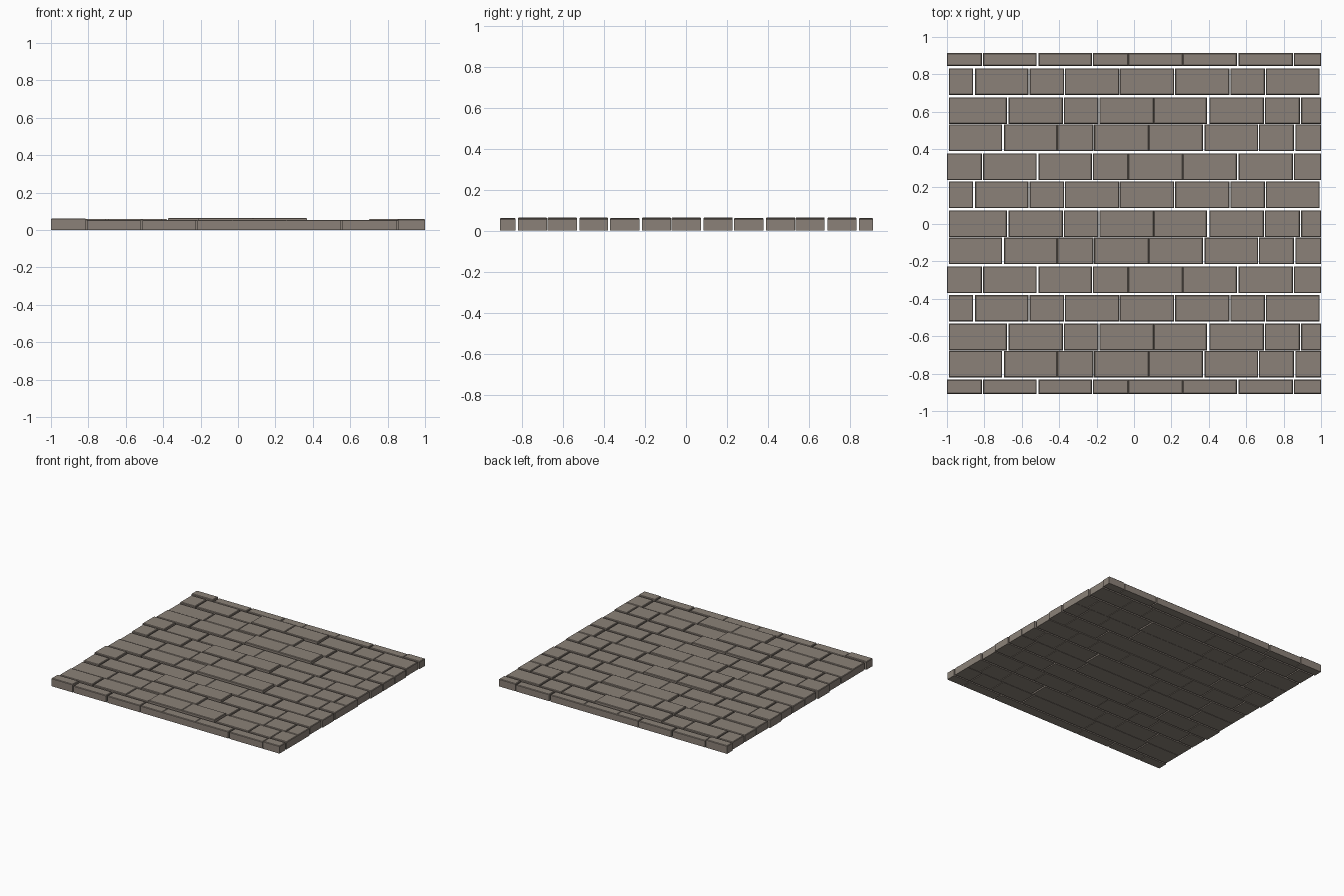
import bpy, bmesh

if "Cube" in bpy.data.objects:
    bpy.data.objects.remove(bpy.data.objects["Cube"])

stone = bpy.data.materials.new("warm grey stone")
stone.diffuse_color = (0.26, 0.222, 0.188, 1)
stone.use_nodes = True
stone.node_tree.nodes["Principled BSDF"].inputs["Base Color"].default_value = stone.diffuse_color

# Four repeating courses: (x start, x end, height) of each brick
H, M, L = 0.065, 0.059, 0.054
course_a = [(-1, -.813, .063), (-.807, -.52, L), (-.51, -.225, L), (-.22, -.03, L),
            (-.03, .26, L), (.26, .55, L), (.56, .85, L), (.855, 1, M)]
course_b = [(-.99, -.86, M), (-.85, -.565, M), (-.558, -.373, L), (-.37, -.08, H),
            (-.077, .215, H), (.22, .51, L), (.515, .70, L), (.705, .993, M)]
course_c = [(-.99, -.68, L), (-.67, -.38, M), (-.375, -.19, H), (-.185, .105, H),
            (.105, .39, L), (.403, .695, L), (.70, .887, M), (.893, 1, M)]
course_d = [(-.99, -.705, M), (-.695, -.41, M), (-.41, -.217, L), (-.213, .08, H),
            (.08, .368, H), (.378, .663, L), (.668, .855, L), (.863, 1, M)]
courses = [course_a, course_b, course_c, course_d]

# Front and back edges of each row, from the back to the front
rows = [(.845, .913), (.69, .832), (.535, .677), (.39, .533), (.235, .378),
        (.085, .228), (-.07, .073), (-.215, -.073), (-.37, -.227),
        (-.52, -.38), (-.675, -.532), (-.82, -.678), (-.908, -.832)]


def add_brick(bm, x0, x1, y0, y1, h, c=0.004):
    """Box with a fine chamfer round the top."""
    rings = []
    for z, i in ((0, 0), (h - c, 0), (h, c)):
        rings.append([bm.verts.new(p) for p in (
            (x0 + i, y0 + i, z), (x1 - i, y0 + i, z),
            (x1 - i, y1 - i, z), (x0 + i, y1 - i, z))])
    bm.faces.new(rings[0][::-1])
    bm.faces.new(rings[2])
    for a, b in zip(rings, rings[1:]):
        for k in range(4):
            n = (k + 1) % 4
            bm.faces.new((a[k], a[n], b[n], b[k]))


# One object per course of paving bricks
for r, (y0, y1) in enumerate(rows):
    bm = bmesh.new()
    for x0, x1, h in courses[r % 4]:
        add_brick(bm, x0, x1, y0, y1, h)
    mesh = bpy.data.meshes.new(f"brick_course_{r + 1}")
    bm.to_mesh(mesh)
    bm.free()
    mesh.materials.append(stone)
    bpy.context.collection.objects.link(bpy.data.objects.new(mesh.name, mesh))
